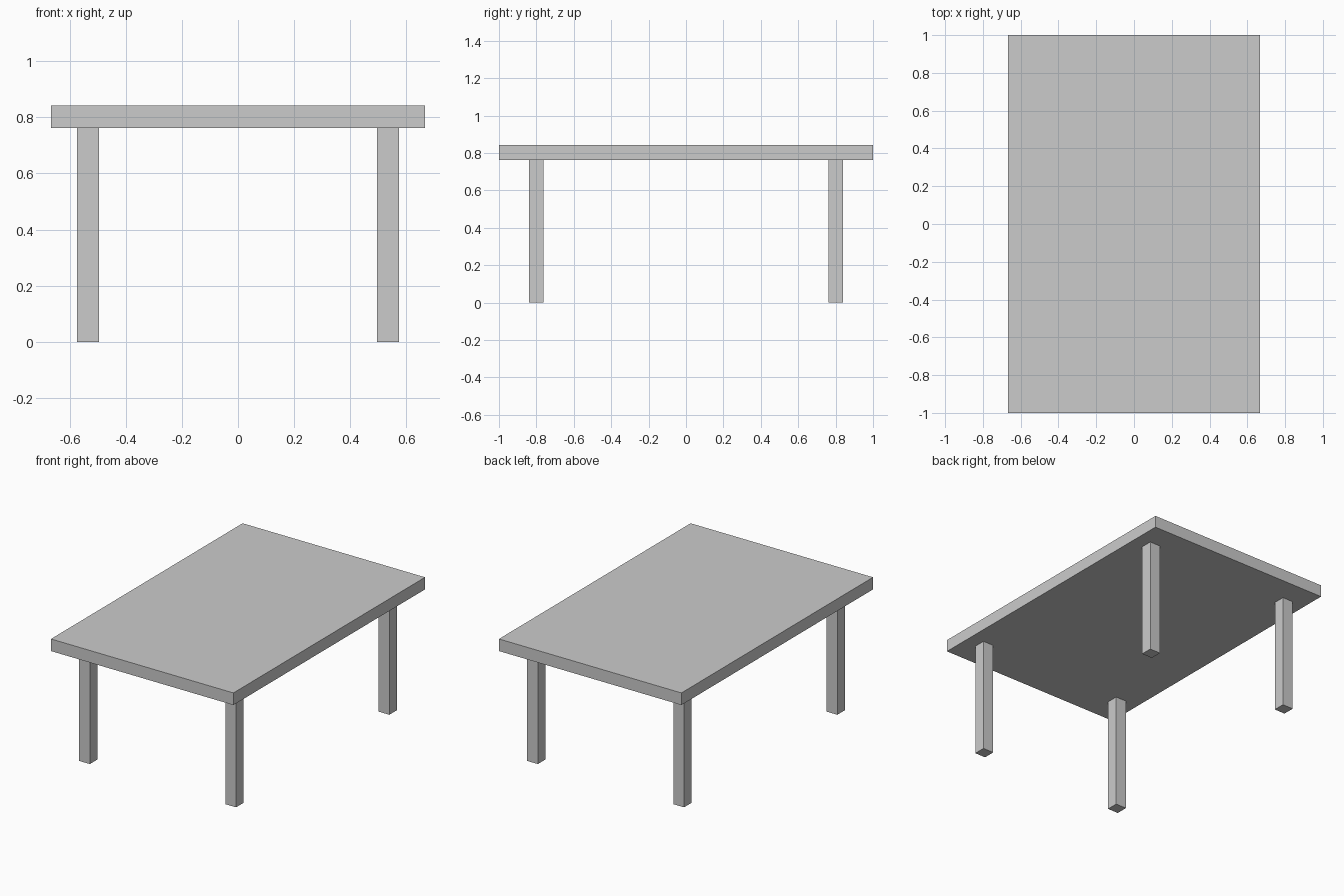
import bpy

old = bpy.data.objects.get("Cube")
if old:
    bpy.data.objects.remove(old, do_unlink=True)

# One plain grey for the whole table
grey = bpy.data.materials.new("plain grey")
grey.use_nodes = True
colour = (0.6, 0.6, 0.6, 1)
grey.diffuse_color = colour
grey.node_tree.nodes["Principled BSDF"].inputs["Base Color"].default_value = colour

TOP_SIZE = (1.333, 2.0, 0.08)
LEG_WIDTH, LEG_HEIGHT = 0.078, 0.762
LEG_X, LEG_Y = 0.534, 0.8


def box(name, centre, size):
    bpy.ops.mesh.primitive_cube_add(size=1, location=centre)
    part = bpy.context.object
    part.name = name
    part.scale = size
    bpy.ops.object.transform_apply(location=False, rotation=False, scale=True)
    part.data.materials.append(grey)
    return part


# Slab top
box("table_top", (0, 0, LEG_HEIGHT + TOP_SIZE[2] / 2), TOP_SIZE)

# Four square legs, set in from the corners
for side, sx in (("left", 1), ("right", -1)):
    for end, sy in (("front", -1), ("back", 1)):
        box(f"{end}_{side}_leg", (sx * LEG_X, sy * LEG_Y, LEG_HEIGHT / 2),
            (LEG_WIDTH, LEG_WIDTH, LEG_HEIGHT))
